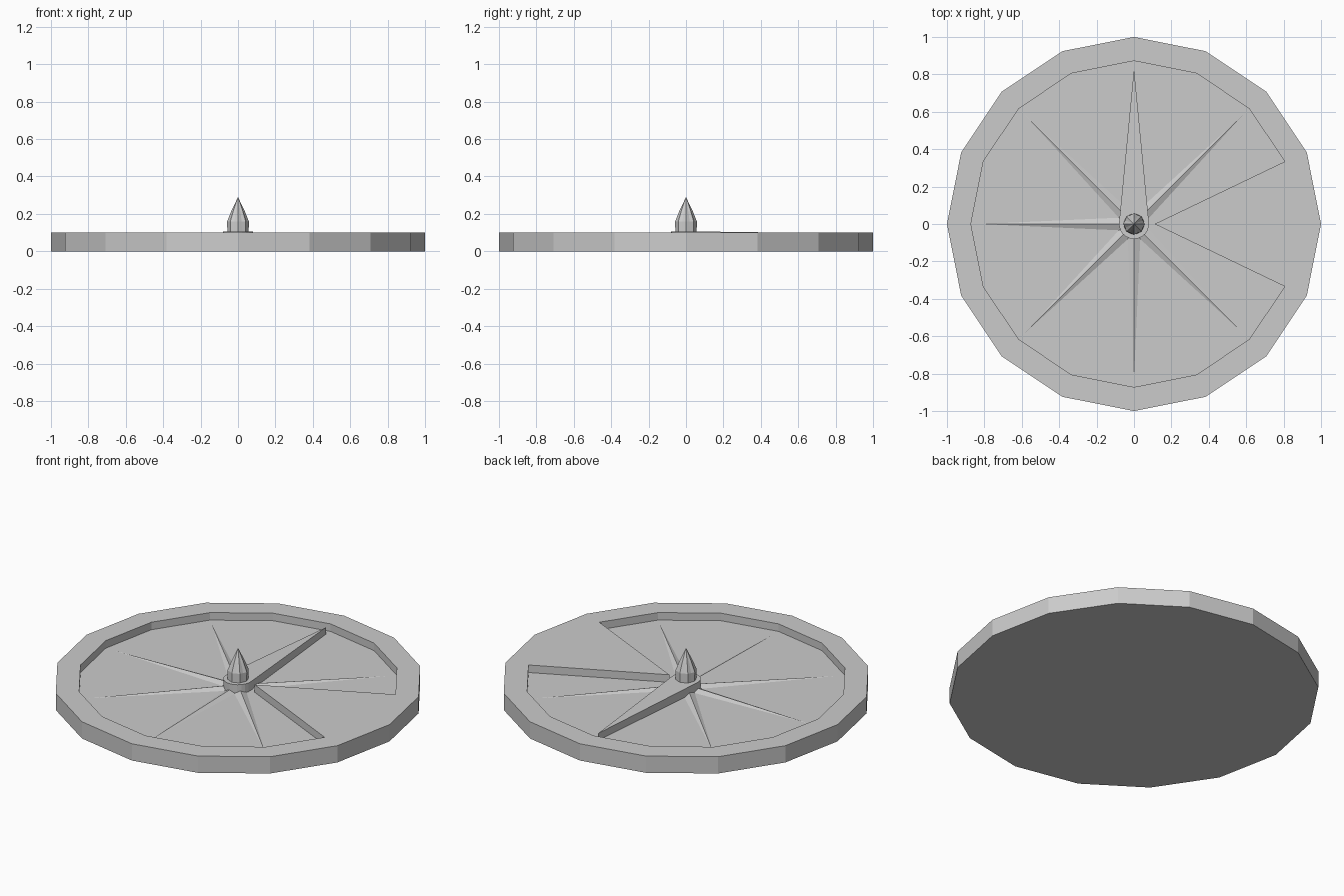
import bpy, bmesh
from math import sin, cos, pi, asin

if "Cube" in bpy.data.objects:
    bpy.data.objects.remove(bpy.data.objects["Cube"])


def ring(bm, n, r, z, start=0):
    return [bm.verts.new((r * cos(2 * pi * i / n + start), r * sin(2 * pi * i / n + start), z)) for i in range(n)]


def finish(bm, name):
    bmesh.ops.recalc_face_normals(bm, faces=bm.faces[:])
    me = bpy.data.meshes.new(name)
    bm.to_mesh(me)
    bm.free()
    ob = bpy.data.objects.new(name, me)
    bpy.context.collection.objects.link(ob)
    return ob


def bridge(bm, a, b):
    for i in range(len(a)):
        j = (i + 1) % len(a)
        bm.faces.new((a[i], a[j], b[j], b[i]))


N, TOP, FLOOR = 16, 0.10, 0.055

# Dial: 16-sided disc with a recess, leaving a raised wedge on +x
bm = bmesh.new()
low = ring(bm, N, 1, 0)
high = ring(bm, N, 1, TOP)
bm.faces.new(low[::-1])
bridge(bm, low, high)
levels = []
for z in (TOP, FLOOR):
    pts = [(0.11, 0)] + [(0.872 * cos(2 * pi * i / N), 0.872 * sin(2 * pi * i / N)) for i in range(1, N)]
    levels.append([bm.verts.new((x, y, z)) for x, y in pts])
rim, base = levels
for i in range(1, N - 1):
    bm.faces.new((high[i], high[i + 1], rim[i + 1], rim[i]))
bm.faces.new((high[15], high[0], high[1], rim[1], rim[0], rim[15]))
bridge(bm, rim, base)
bm.faces.new(base)
finish(bm, "dial")

# Tapered ridges marking the eighths (the +x one is covered by the wedge)
for k in range(1, 8):
    bm = bmesh.new()
    w = 0.036
    a = bm.verts.new((0.03, -w, FLOOR))
    b = bm.verts.new((0.03, w, FLOOR))
    c = bm.verts.new((0.03, 0, FLOOR + 0.016))
    t = bm.verts.new((0.82, 0, FLOOR + 0.0005))
    for f in ((a, c, b), (a, t, c), (c, t, b), (a, b, t)):
        bm.faces.new(f)
    finish(bm, f"dial_ridge_{k}").rotation_euler.z = k * pi / 4

# Pointer: rounded hub tapering to a tip on +y, top sloping gently down
bm = bmesh.new()
R, TIP = 0.08, 0.83
dip = asin(R / TIP)
outline = [(0, TIP)]
for i in range(13):
    ang = pi - dip + (pi + 2 * dip) * i / 12
    outline.append((R * cos(ang), R * sin(ang)))
lo = [bm.verts.new((x, y, FLOOR - 0.005)) for x, y in outline]
hi = [bm.verts.new((x, y, 0.107 - 0.011 * max(y, 0) / TIP)) for x, y in outline]
bridge(bm, lo, hi)
bm.faces.new(lo[::-1])
bm.faces.new(hi)
finish(bm, "pointer")

# Spire: fluted pointed finial on the hub
bm = bmesh.new()
rings = []
for r, inner, z in ((0.057, 0.95, 0.10), (0.058, 0.88, 0.16), (0.036, 0.86, 0.215)):
    vs = ring(bm, 16, r, z)
    for v in vs[1::2]:
        v.co.x *= inner
        v.co.y *= inner
    rings.append(vs)
bm.faces.new(rings[0][::-1])
bridge(bm, rings[0], rings[1])
bridge(bm, rings[1], rings[2])
apex = bm.verts.new((0, 0, 0.29))
for i in range(16):
    bm.faces.new((rings[2][i], rings[2][(i + 1) % 16], apex))
finish(bm, "spire")
